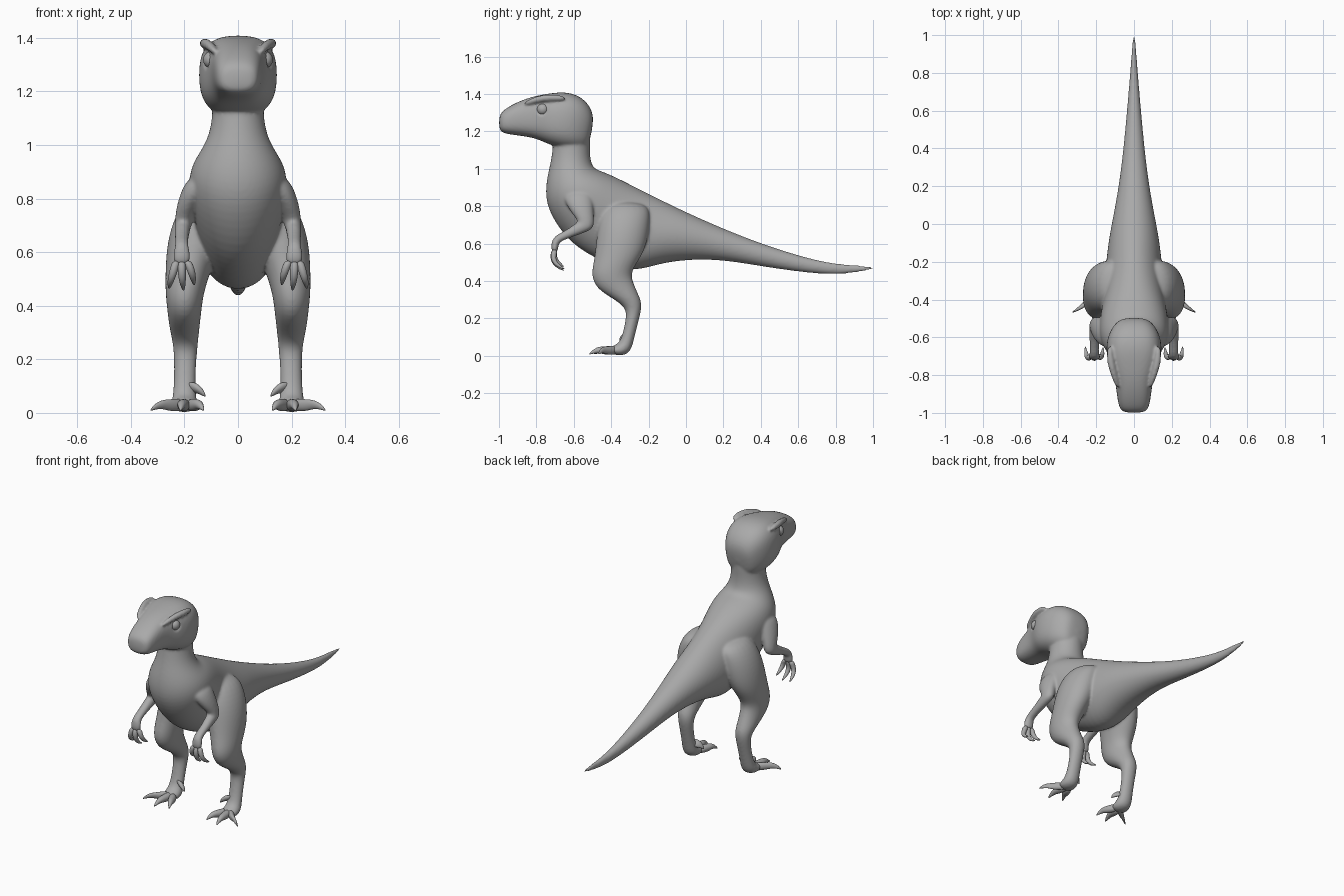
import bpy
import bmesh
from math import cos, sin, pi
from mathutils import Vector

cube = bpy.data.objects.get("Cube")
if cube:
    bpy.data.objects.remove(cube, do_unlink=True)

grey = bpy.data.materials.new("plain grey")
grey.use_nodes = True
grey.diffuse_color = (0.4, 0.4, 0.4, 1)
grey.node_tree.nodes["Principled BSDF"].inputs["Base Color"].default_value = grey.diffuse_color

SIDES = (1, -1)


def ring_points(centre, half, width, count, power):
    """Oval (or boxy oval) spanned by the half vector and the x axis."""
    points = []
    for i in range(count):
        a = 2 * pi * i / count
        c, s = cos(a), sin(a)
        c = abs(c) ** power * (1 if c > 0 else -1)
        s = abs(s) ** power * (1 if s > 0 else -1)
        points.append(centre + half * c + Vector((width * s, 0, 0)))
    return points


def skin_rings(bm, rings):
    """Bridge the rings into one closed tube."""
    loops = [[bm.verts.new(p) for p in ring] for ring in rings]
    faces = [bm.faces.new(loops[0]), bm.faces.new(loops[-1])]
    for low, high in zip(loops, loops[1:]):
        for i in range(len(low)):
            j = (i + 1) % len(low)
            faces.append(bm.faces.new((low[i], low[j], high[j], high[i])))
    bmesh.ops.recalc_face_normals(bm, faces=faces)


def loft(bm, stations, side=1, count=20, power=1.0):
    """Each station: x, back or top y z, front or bottom y z, half width."""
    rings = []
    for x, ty, tz, by, bz, width in stations:
        top, bottom = Vector((side * x, ty, tz)), Vector((side * x, by, bz))
        rings.append(ring_points((top + bottom) / 2, (top - bottom) / 2, width, count, power))
    skin_rings(bm, rings)


def digit(bm, path, radii, side):
    """Tapered tube through a few points."""
    points = [Vector((side * x, y, z)) for x, y, z in path]
    rings = []
    for i, (point, radius) in enumerate(zip(points, radii)):
        along = points[min(i + 1, len(points) - 1)] - points[max(i - 1, 0)]
        half = Vector((0, -along.z, along.y)).normalized() * radius
        rings.append(ring_points(point, half, radius, 8, 1.0))
    skin_rings(bm, rings)


def finish(bm, name, subdivide=2):
    for face in bm.faces:
        face.smooth = True
    mesh = bpy.data.meshes.new(name)
    bm.to_mesh(mesh)
    bm.free()
    mesh.materials.append(grey)
    obj = bpy.data.objects.new(name, mesh)
    bpy.context.collection.objects.link(obj)
    if subdivide:
        mod = obj.modifiers.new("Subdivision", "SUBSURF")
        mod.levels = mod.render_levels = subdivide
    return obj


def eye_balls(name, centre, radius):
    bm = bmesh.new()
    for side in SIDES:
        ball = bmesh.ops.create_uvsphere(bm, u_segments=24, v_segments=16, radius=radius)
        shift = Vector((side * centre[0], centre[1], centre[2]))
        bmesh.ops.translate(bm, verts=ball["verts"], vec=shift)
    return finish(bm, name, 0)


# Neck, trunk and tail
trunk = [
    (0, -.5, 1.24, -.71, 1.22, .1), (0, -.515, 1.12, -.71, 1.13, .094),
    (0, -.51, 1.04, -.725, 1.03, .108), (0, -.49, 1.0, -.748, .94, .145),
    (0, -.44, .985, -.755, .83, .18), (0, -.37, .955, -.71, .72, .188),
    (0, -.28, .91, -.61, .59, .17), (0, -.2, .87, -.46, .505, .155),
    (0, -.12, .83, -.29, .44, .15), (0, -.02, .78, -.14, .495, .135),
    (0, .1, .725, .04, .517, .105), (0, .25, .66, .22, .51, .076),
    (0, .45, .583, .43, .473, .052), (0, .72, .502, .7, .436, .028),
    (0, .87, .487, .85, .435, .016), (0, 1.01, .478, 1.01, .462, .005),
]
# Boxy head from snout to nape
head = [
    (0, -1.0, 1.28, -1.0, 1.21, .05), (0, -.98, 1.315, -.98, 1.188, .08),
    (0, -.9, 1.36, -.9, 1.178, .092), (0, -.82, 1.388, -.81, 1.165, .102),
    (0, -.74, 1.403, -.745, 1.135, .137), (0, -.66, 1.414, -.69, 1.115, .15),
    (0, -.58, 1.4, -.62, 1.1, .143), (0, -.515, 1.345, -.56, 1.1, .11),
    (0, -.488, 1.27, -.52, 1.12, .065),
]
# Thigh, shin and foot
leg = [
    (.1, -.2, .82, -.42, .84, .07), (.138, -.19, .74, -.465, .74, .1),
    (.16, -.2, .63, -.48, .63, .107), (.187, -.23, .54, -.49, .52, .085),
    (.2, -.295, .45, -.51, .44, .072), (.2, -.285, .4, -.485, .36, .064),
    (.2, -.255, .33, -.38, .3, .057), (.196, -.23, .275, -.315, .25, .047),
    (.197, -.255, .18, -.325, .18, .041), (.2, -.28, .08, -.345, .09, .041),
    (.2, -.3, .0, -.37, .06, .05), (.2, -.4, .0, -.41, .05, .05),
]
# Upper arm, forearm and palm
arm = [
    (.12, -.5, .9, -.66, .88, .06), (.163, -.495, .83, -.65, .82, .052),
    (.195, -.495, .76, -.605, .755, .038), (.205, -.485, .685, -.575, .715, .032),
    (.208, -.535, .66, -.585, .715, .03), (.21, -.61, .635, -.635, .675, .026),
    (.21, -.675, .61, -.7, .645, .025), (.21, -.682, .59, -.722, .61, .031),
    (.21, -.685, .55, -.722, .55, .036),
]
brow = [(.085, -.87, 1.345), (.105, -.8, 1.372), (.128, -.72, 1.383), (.128, -.64, 1.375)]

bm = bmesh.new()
loft(bm, trunk)
loft(bm, head, power=.75)
for side in SIDES:
    loft(bm, leg, side)
    loft(bm, arm, side)
    digit(bm, brow, (.012, .02, .022, .014), side)
body = finish(bm, "body")

# Blend the parts into one skin and carve the eye sockets
blend = body.modifiers.new("Blend", "REMESH")
blend.mode = "VOXEL"
blend.voxel_size = .007
blend.use_smooth_shade = True
sockets = eye_balls("eye_socket_cutter", (.155, -.785, 1.318), .052)
sockets.hide_render = True
sockets.hide_viewport = True
carve = body.modifiers.new("Sockets", "BOOLEAN")
carve.operation = "DIFFERENCE"
carve.object = sockets
relax = body.modifiers.new("Relax", "SMOOTH")
relax.factor = .5
relax.iterations = 10

eye_balls("eyes", (.098, -.765, 1.318), .032)

# Three clawed fingers on each hand
fingers = [
    [(.23, -.7, .57), (.24, -.712, .53), (.252, -.7, .49), (.258, -.645, .462)],
    [(.21, -.7, .57), (.21, -.715, .53), (.207, -.7, .485), (.203, -.65, .455)],
    [(.19, -.7, .57), (.178, -.708, .54), (.168, -.695, .505), (.163, -.65, .475)],
]
bm = bmesh.new()
for side in SIDES:
    for path in fingers:
        digit(bm, path, (.018, .017, .014, .003), side)
finish(bm, "fingers")

# Three spread toes and an inner spur on each foot
toes = [
    [(.2, -.36, .03), (.25, -.42, .028), (.29, -.448, .034), (.328, -.47, .008)],
    [(.2, -.37, .03), (.205, -.43, .028), (.21, -.475, .034), (.215, -.52, .008)],
    [(.18, -.37, .03), (.157, -.43, .028), (.145, -.46, .034), (.128, -.495, .008)],
    [(.18, -.32, .1), (.158, -.335, .09), (.142, -.345, .08), (.122, -.35, .06)],
]
bm = bmesh.new()
for side in SIDES:
    for path in toes:
        digit(bm, path, (.028, .025, .018, .003), side)
finish(bm, "toes")
